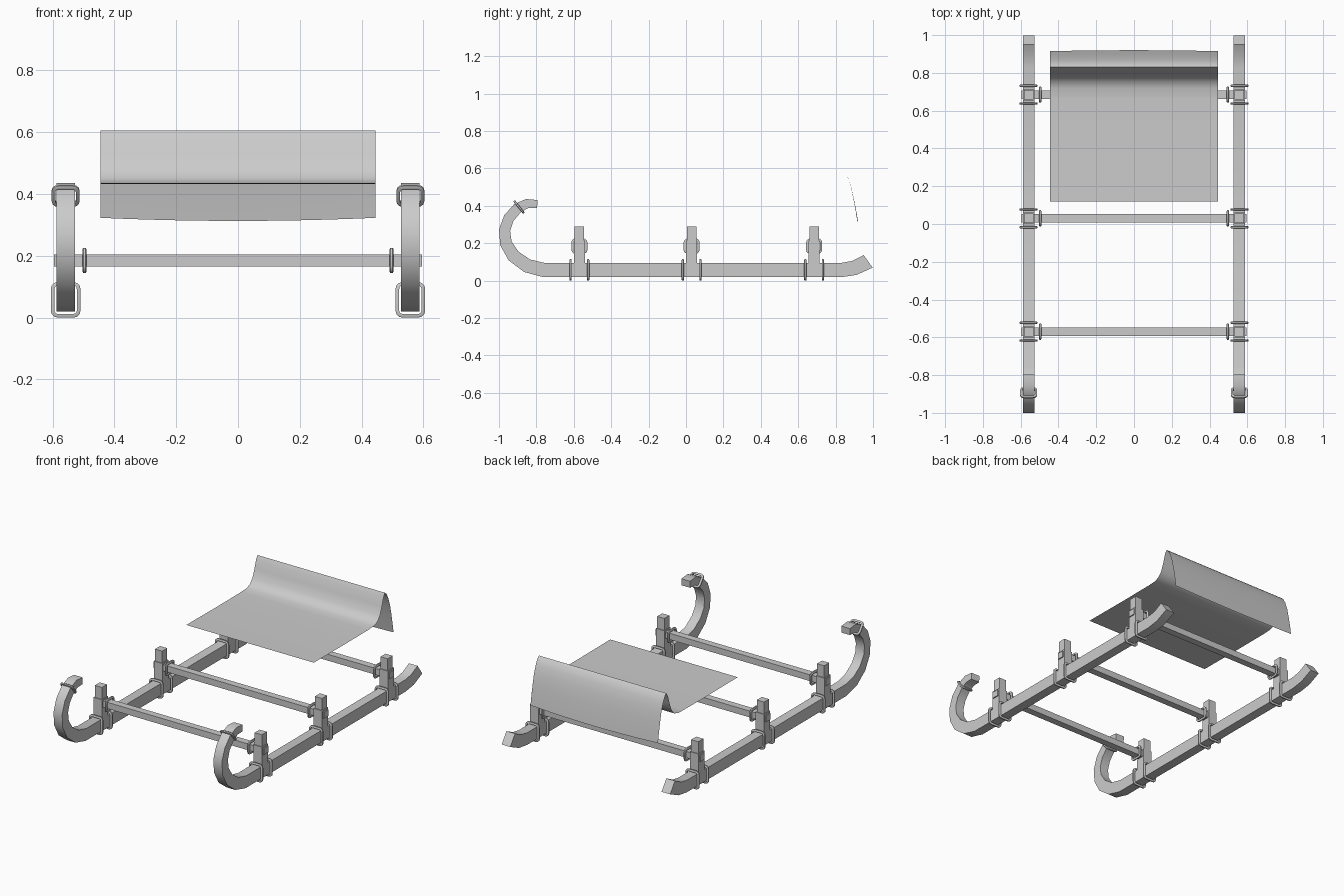
import bpy, bmesh, math
from mathutils import Vector

if "Cube" in bpy.data.objects:
    bpy.data.objects.remove(bpy.data.objects["Cube"])

RX = 0.558                      # runner centre line
POSTS = (-0.57, 0.03, 0.685)    # cross-member stations along y


def finish(name, bm, angle=40):
    bmesh.ops.recalc_face_normals(bm, faces=bm.faces)
    me = bpy.data.meshes.new(name)
    bm.to_mesh(me)
    bm.free()
    ob = bpy.data.objects.new(name, me)
    bpy.context.collection.objects.link(ob)
    bpy.ops.object.select_all(action='DESELECT')
    ob.select_set(True)
    bpy.context.view_layer.objects.active = ob
    bpy.ops.object.shade_smooth_by_angle(angle=math.radians(angle))
    return ob


def loft(bm, rings, closed=False):
    vs = [[bm.verts.new(p) for p in r] for r in rings]
    n = len(vs[0])
    pairs = list(zip(vs, vs[1:])) + ([(vs[-1], vs[0])] if closed else [])
    for a, b in pairs:
        for i in range(n):
            j = (i + 1) % n
            bm.faces.new((a[i], a[j], b[j], b[i]))
    if not closed:
        bm.faces.new(vs[0])
        bm.faces.new(vs[-1])


def box(name, c, size):
    bm = bmesh.new()
    bmesh.ops.create_cube(bm, size=1)
    for v in bm.verts:
        v.co = Vector(c) + Vector([v.co[i] * size[i] for i in range(3)])
    return finish(name, bm)


def band(name, c, u, v, hu, hv, width=0.012, thick=0.012, r=0.022):
    """Rounded rectangular strap around c, lying in the plane of u and v."""
    c, u, v = Vector(c), Vector(u).normalized(), Vector(v).normalized()
    n = u.cross(v)
    rings = []
    for k, (su, sv) in enumerate(((1, 1), (-1, 1), (-1, -1), (1, -1))):
        for s in range(4):
            a = math.radians(90 * k + 30 * s)
            d = u * math.cos(a) + v * math.sin(a)
            mid = c + u * su * (hu - r) + v * sv * (hv - r)
            # bevelled strap section
            sec = ((r, .3), (r - thick * .3, .5), (r - thick, .5),
                   (r - thick, -.5), (r - thick * .3, -.5), (r, -.3))
            rings.append([mid + d * rr + n * w * width for rr, w in sec])
    bm = bmesh.new()
    loft(bm, rings, closed=True)
    return finish(name, bm)


# runner path: y, z, half thickness
PATH = [(-.795, .41, .021), (-.85, .412, .025), (-.90, .388, .028), (-.947, .335, .029),
        (-.97, .27, .03), (-.963, .20, .032), (-.923, .133, .035), (-.85, .08, .037),
        (-.76, .057, .038), (.83, .057, .038), (.90, .068, .039), (.974, .103, .041)]


def runner(name, x):
    rings = []
    for i, (y, z, h) in enumerate(PATH):
        a, b = PATH[max(i - 1, 0)], PATH[min(i + 1, len(PATH) - 1)]
        if i == 8:
            t = Vector((0, 1, -.1))
        elif i == 9:
            t = Vector((0, 1, .05))
        elif i == len(PATH) - 1:
            t = Vector((0, .8, .57))
        else:
            t = Vector((0, b[0] - a[0], b[1] - a[1]))
        n = Vector((0, -t.z, t.y)).normalized() * h
        c = Vector((x, y, z))
        w = Vector((.03, 0, 0))
        rings.append([c + w + n, c - w + n, c - w - n, c + w - n])
    bm = bmesh.new()
    loft(bm, rings)
    return finish(name, bm)


X, Y, Z = (1, 0, 0), (0, 1, 0), (0, 0, 1)
for side, s in (("left", -1), ("right", 1)):
    x = s * RX
    runner(side + "_runner", x)
    # strap near the curled tip
    band(side + "_tip_band", (x, -.893, .394), X, (0, -.6, .75), .045, .043)
    for i, y in enumerate(POSTS):
        tag = f"{side}_{i + 1}"
        box("post_" + tag, (x, y, .19), (.05, .05, .20))
        box("post_base_" + tag, (x, y, .15), (.06, .06, .13))
        for d in (-.047, .047):
            band("runner_band_" + tag, (x, y + d, .0575), X, Z, .048, .0575)
        band("crossbar_band_" + tag, (s * .497, y, .185), Y, Z, .043, .041)

# crossbars
for i, y in enumerate(POSTS):
    box(f"crossbar_{i + 1}", (0, y, .185), (1.19, .044, .04))

# draped seat cloth: open sheet with a raised back and hanging flap
PROFILE = [(.12, .435), (.42, .433), (.66, .434), (.72, .437), (.755, .45), (.78, .48),
           (.80, .53), (.815, .58), (.83, .605), (.845, .592), (.862, .56),
           (.88, .51), (.895, .44), (.907, .375), (.915, .323)]
bm = bmesh.new()
grid = []
for k, (y, z) in enumerate(PROFILE):
    row = []
    for i in range(13):
        x = -.445 + .89 * i / 12
        bulge = (1 - (x / .445) ** 2) * max(0, k - 9) / 5
        row.append(bm.verts.new((x, y + .005 * bulge, z - .01 * bulge)))
    grid.append(row)
for a, b in zip(grid, grid[1:]):
    for i in range(12):
        bm.faces.new((a[i], a[i + 1], b[i + 1], b[i]))
finish("seat_cloth", bm, 60)
